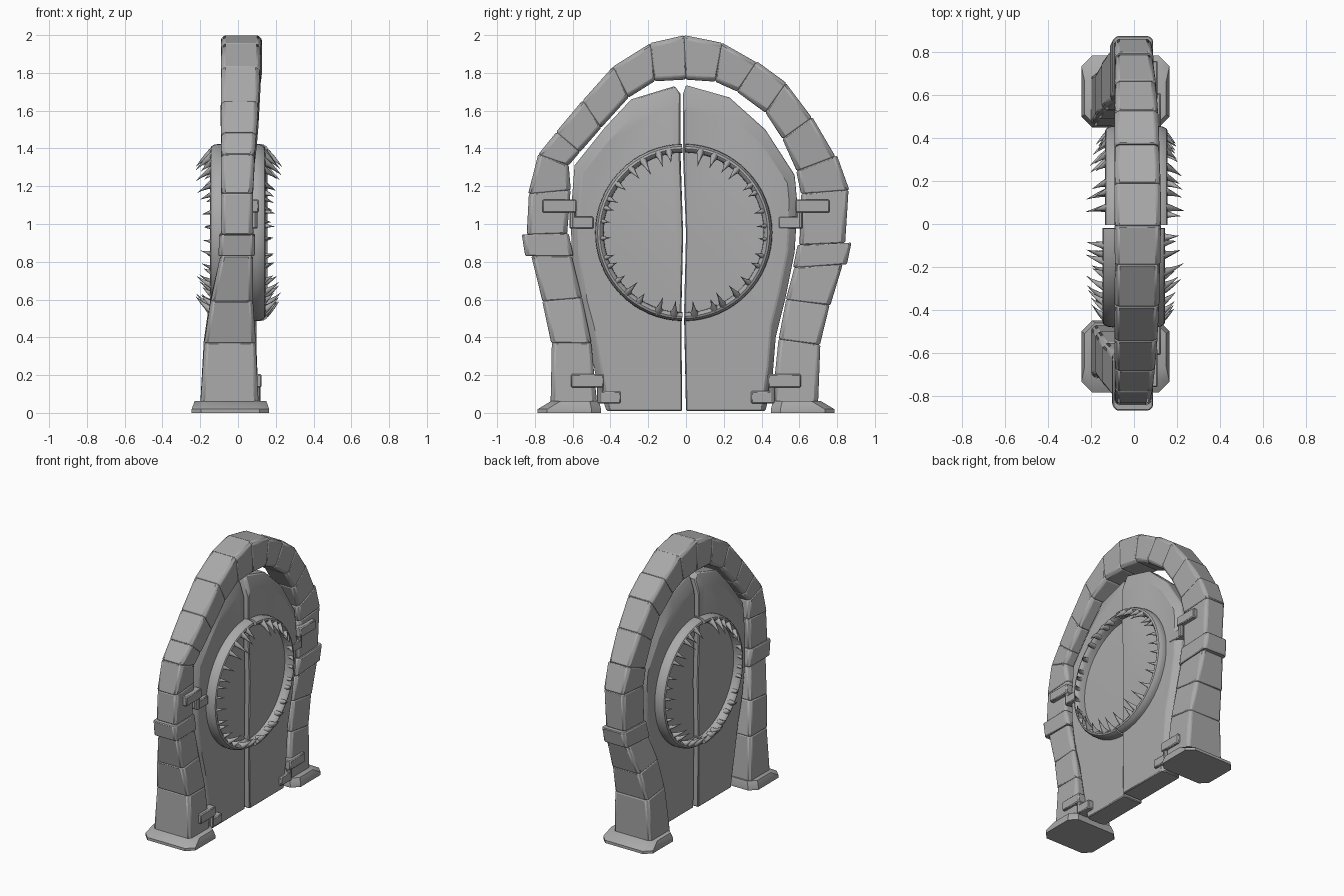
import bpy, bmesh, math, random
from mathutils import Vector

random.seed(4)
if "Cube" in bpy.data.objects:
    bpy.data.objects.remove(bpy.data.objects["Cube"])

stone = bpy.data.materials.new("grey stone")
stone.use_nodes = True
GREY = (0.4, 0.4, 0.4, 1)
stone.diffuse_color = GREY
stone.node_tree.nodes["Principled BSDF"].inputs["Base Color"].default_value = GREY


def finish(name, bm, bevel=0.0, angle=35):
    bmesh.ops.recalc_face_normals(bm, faces=bm.faces)
    mesh = bpy.data.meshes.new(name)
    bm.to_mesh(mesh)
    bm.free()
    mesh.materials.append(stone)
    ob = bpy.data.objects.new(name, mesh)
    bpy.context.collection.objects.link(ob)
    if bevel:
        mod = ob.modifiers.new("worn edges", 'BEVEL')
        mod.width, mod.segments = bevel, 1
        mod.limit_method, mod.angle_limit = 'ANGLE', math.radians(40)
    bpy.ops.object.select_all(action='DESELECT')
    ob.select_set(True)
    bpy.context.view_layer.objects.active = ob
    bpy.ops.object.shade_smooth_by_angle(angle=math.radians(angle))


def loft(bm, rings):
    rows = [[bm.verts.new(p) for p in r] for r in rings]
    n = len(rows[0])
    for a, b in zip(rows, rows[1:]):
        for i in range(n):
            bm.faces.new((a[i], a[(i + 1) % n], b[(i + 1) % n], b[i]))
    bm.faces.new(rows[0])
    bm.faces.new(rows[-1])


def box(bm, x0, x1, y0, y1, z0, z1):
    loft(bm, [[(x, y0, z0), (x, y1, z0), (x, y1, z1), (x, y0, z1)] for x in (x0, x1)])


def interp(table, z):
    for (z0, v0), (z1, v1) in zip(table, table[1:]):
        if z <= z1:
            return v0 + (v1 - v0) * max(0, z - z0) / (z1 - z0)
    return table[-1][1]


# Stone arch: each joint is outer (y, z), inner (y, z)
BACK = [(0.05, -0.20), (0.37, -0.18), (0.55, -0.155), (0.85, -0.09), (2, -0.09)]
FRONT = [(0.05, 0.11), (0.37, 0.095), (0.6, 0.08), (1.25, 0.08), (1.5, 0.1), (2, 0.125)]
JOINTS = [
    (-.72, .05, -.47, .05), (-.715, .37, -.50, .37), (-.765, .59, -.55, .61),
    (-.82, .83, -.605, .83), (-.84, .945, -.63, .95), (-.835, 1.16, -.61, 1.18),
    (-.785, 1.37, -.62, 1.31), (-.69, 1.49, -.56, 1.38), (-.545, 1.65, -.45, 1.51),
    (-.385, 1.83, -.305, 1.67), (-.19, 1.96, -.165, 1.755), (-.01, 1.997, 0, 1.765),
    (.19, 1.955, .155, 1.755), (.375, 1.86, .27, 1.70), (.53, 1.745, .42, 1.59),
    (.67, 1.565, .51, 1.45), (.795, 1.36, .585, 1.28), (.86, 1.18, .61, 1.16),
    (.845, .90, .60, .89), (.825, .785, .575, .77), (.76, .57, .53, .60),
    (.71, .36, .49, .39), (.70, .05, .455, .05)]
CORBELS = (3, 18)


def section(joint, grow, chamfer=0.018):
    outer, inner = Vector(joint[:2]), Vector(joint[2:])
    d = (outer - inner).normalized()
    outer, inner = outer + d * grow, inner - d * grow * 0.3
    xb = interp(BACK, outer.y) - grow * 0.3
    xf = interp(FRONT, outer.y) + grow * 0.3
    c = d * chamfer
    corners = [(xb, inner + c), (xb + chamfer, inner), (xf - chamfer, inner), (xf, inner + c),
               (xf, outer - c), (xf - chamfer, outer), (xb + chamfer, outer), (xb, outer - c)]
    return [(x, p.x, p.y) for x, p in corners]


bm = bmesh.new()
for i, (a, b) in enumerate(zip(JOINTS, JOINTS[1:])):
    grow = 0.026 if i in CORBELS else 0
    loft(bm, [section(a, grow + random.uniform(-.006, .006)),
              section(b, grow + random.uniform(-.006, .006))])
finish("arch_stones", bm, 0.006)

# Chamfered plinths, sloping on the outside
for side, name in ((-1, "front_plinth"), (1, "rear_plinth")):
    bm = bmesh.new()
    rings = []
    for z, hx, y0, y1 in ((0, .205, .45, .785), (.02, .205, .45, .785), (.062, .19, .46, .715)):
        c = 0.05
        pts = [(hx, y0 + c), (hx, y1 - c), (hx - c, y1), (c - hx, y1),
               (-hx, y1 - c), (-hx, y0 + c), (c - hx, y0), (hx - c, y0)]
        rings.append([(x - 0.04, side * y, z) for x, y in pts])
    loft(bm, rings)
    finish(name, bm)

# Door leaves: slabs with broad sloping rims, slightly out of line at the split
SHIFT = {"front": -0.012, "rear": 0.012}
LEAVES = {
    "front": [(-.02, .01), (-.42, .01), (-.47, .15), (-.515, .4), (-.57, .6),
              (-.605, .83), (-.61, 1.05), (-.59, 1.31), (-.43, 1.51), (-.29, 1.66),
              (-.06, 1.73), (-.03, 1.69), (-.03, 1.4), (-.015, .95), (-.025, .5)],
    "rear": [(0, .01), (.42, .01), (.455, .15), (.475, .4), (.525, .6), (.575, .85),
             (.59, 1.1), (.575, 1.26), (.42, 1.5), (.23, 1.67), (0, 1.735),
             (-.015, 1.69), (-.015, 1.4), (0, .95), (-.01, .5)]}
for name, outline in LEAVES.items():
    bm = bmesh.new()
    mid = Vector((sum(p[0] for p in outline), sum(p[1] for p in outline))) / len(outline)
    rings = []
    for x, s in ((-.075, .87), (-.04, 1), (.05, 1), (.085, .87)):
        # The split and the foot stay straight
        rings.append([(x + SHIFT[name],
                       mid.x + (y - mid.x) * (s if abs(y) > .04 else 1),
                       mid.y + (z - mid.y) * (s if z > .1 else 1)) for y, z in outline])
    loft(bm, rings)
    finish(f"{name}_door_leaf", bm, 0.006, 25)

# Round mouth rims on both faces of each leaf
CY, CZ = -0.012, 0.955
PROFILE = [(.466, .03), (.469, .10), (.466, .123), (.456, .141), (.444, .146),
           (.432, .138), (.424, .12), (.422, .03)]


def polar(x, r, a):
    return (x, CY + r * math.cos(a), CZ + r * math.sin(a))


def tooth(bm, face, shift, a, length, width):
    # Curved cone with a swollen root, leaning outward and toward the mouth centre
    rings = []
    for t in (0, .2, .45, .75, 1):
        w = width * (1 - t) ** 1.15 + 0.0008
        r = 0.436 - length * 0.8 * t ** 1.5
        x = shift + face * (0.122 + length * t)
        rings.append([polar(x + face * w * .6 * math.sin(k * math.tau / 7),
                            r + w * math.sin(k * math.tau / 7),
                            a + w * math.cos(k * math.tau / 7) / r) for k in range(7)])
    loft(bm, rings)


for leaf, start in (("rear", -90), ("front", 90)):
    for face, side in ((1, "left"), (-1, "right")):
        shift = SHIFT[leaf] * 0.5 + 0.005
        bm = bmesh.new()
        loft(bm, [[polar(shift + face * h, r, math.radians(start + 1 + 178 * i / 32))
                   for r, h in PROFILE] for i in range(33)])
        finish(f"{leaf}_{side}_mouth_rim", bm)

        bm = bmesh.new()
        count = 16
        for i in range(count):
            t = (i + 0.5 + random.uniform(-.25, .25)) / count
            a = math.radians(start + 4 + 172 * t)
            ends = abs(math.sin(a))
            size = (0.055 + 0.045 * ends) * random.uniform(0.7, 1.15)
            tooth(bm, face, shift, a, size, 0.015 + 0.009 * ends)
        finish(f"{leaf}_{side}_teeth", bm, angle=60)

# Hinges on one face: strap on the stone, strap on the leaf, upright pin between
for name, z, pin, reach, x in (("upper", 1.06, 0.60, 0.16, 0.09), ("lower", 0.135, 0.455, 0.155, 0.105)):
    for side, end in ((-1, "front"), (1, "rear")):
        bm = bmesh.new()
        y = side * pin
        box(bm, x - .04, x + .02, y - side * .02, y + side * reach, z, z + .07)
        box(bm, .03, x + .01, y - side * .11, y + side * .01, z - .085, z - .02)
        loft(bm, [[(x - .005 + .018 * math.cos(k * math.tau / 10),
                    y + .018 * math.sin(k * math.tau / 10), h)
                   for k in range(10)] for h in (z - .085, z + .07)])
        finish(f"{name}_{end}_hinge", bm, 0.006)
